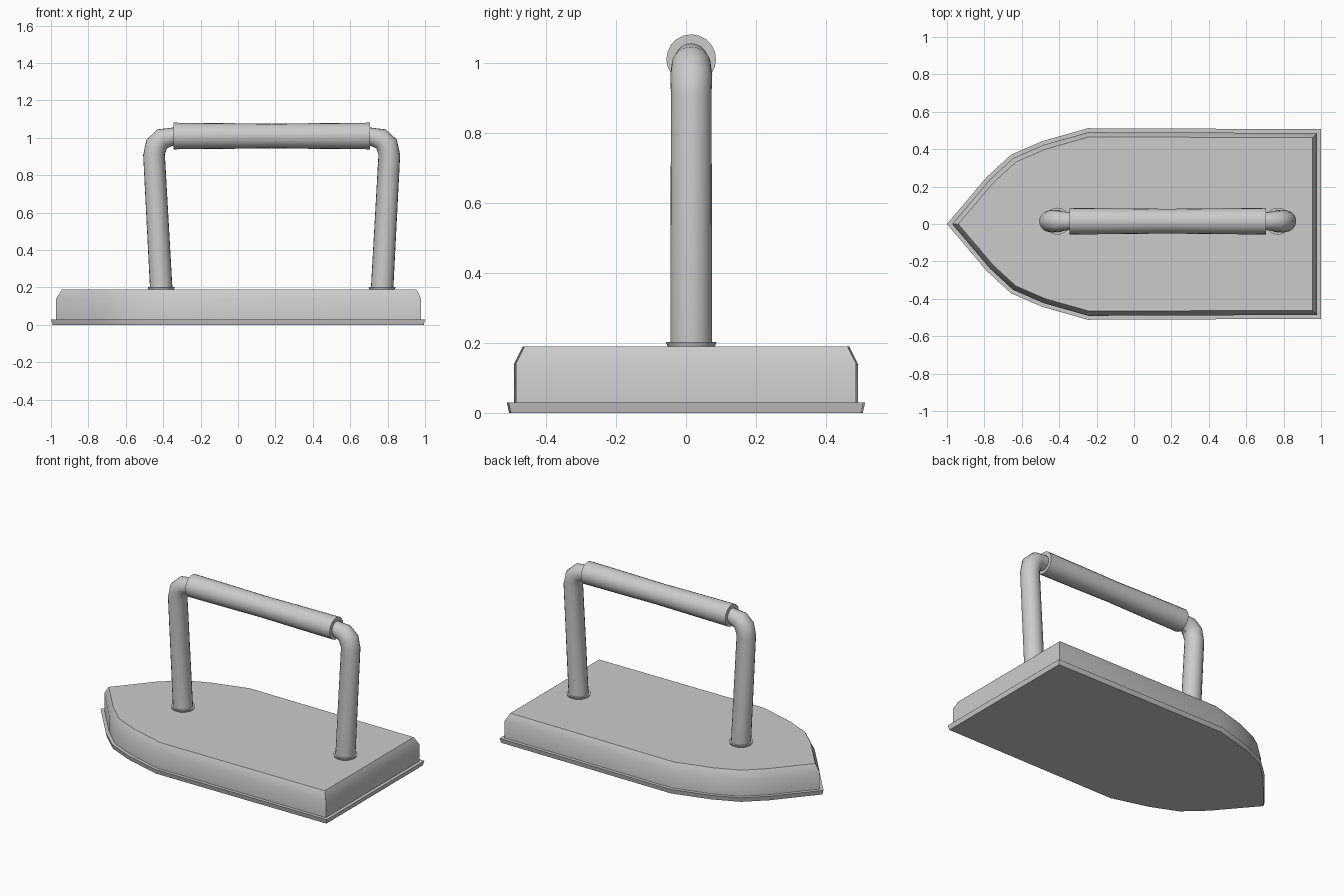
import bpy, bmesh, math
from mathutils import Vector

if "Cube" in bpy.data.objects:
    bpy.data.objects.remove(bpy.data.objects["Cube"])

CY = 0.015      # handle centre in y
CX = 0.18       # handle symmetry plane in x
SIDES = 20


def loft(name, rings, angle=32):
    """Skin a list of equal-length point rings and cap both ends."""
    bm = bmesh.new()
    vr = [[bm.verts.new(p) for p in r] for r in rings]
    n = len(vr[0])
    for a, b in zip(vr, vr[1:]):
        for i in range(n):
            j = (i + 1) % n
            bm.faces.new((a[i], a[j], b[j], b[i]))
    bm.faces.new(vr[0][::-1])
    bm.faces.new(vr[-1])
    bmesh.ops.recalc_face_normals(bm, faces=bm.faces)
    me = bpy.data.meshes.new(name)
    bm.to_mesh(me)
    bm.free()
    ob = bpy.data.objects.new(name, me)
    bpy.context.collection.objects.link(ob)
    bpy.ops.object.select_all(action='DESELECT')
    bpy.context.view_layer.objects.active = ob
    ob.select_set(True)
    bpy.ops.object.shade_smooth_by_angle(angle=math.radians(angle))
    return ob


def inset(poly, d):
    """Mitred inset of a counter-clockwise 2D outline."""
    out = []
    for i, p in enumerate(poly):
        e1 = (p - poly[i - 1]).normalized()
        e2 = (poly[(i + 1) % len(poly)] - p).normalized()
        n1, n2 = Vector((-e1.y, e1.x)), Vector((-e2.y, e2.x))
        m = (n1 + n2).normalized()
        out.append(p + m * d / m.dot(n1))
    return out


def tube(name, path):
    """Sweep a circle along (x, z, radius) points in the handle plane."""
    rings = []
    for i, (x, z, r) in enumerate(path):
        a, b = path[max(i - 1, 0)], path[min(i + 1, len(path) - 1)]
        t = Vector((b[0] - a[0], b[1] - a[1])).normalized()
        if i == 0 and abs(t.y) > 0.9:
            t = Vector((0, 1))          # level foot
        ring = []
        for k in range(SIDES):
            c, s = math.cos(math.tau * k / SIDES), math.sin(math.tau * k / SIDES)
            ring.append((x + t.y * r * c, CY + r * s, z - t.x * r * c))
        rings.append(ring)
    return loft(name, rings, 40)


# Boat-shaped outline, mirrored across y
half = [(-0.786, 0.252), (-0.658, 0.37), (-0.49, 0.443), (-0.246, 0.512), (1.0, 0.507)]
outline = [Vector((-1, 0))] + [Vector((x, -y)) for x, y in half] \
    + [Vector((x, y)) for x, y in reversed(half)]


def slab(name, levels):
    loft(name, [[(p.x, p.y, z) for p in inset(outline, d)] for z, d in levels])


# Sole plate and chamfered body
slab("sole_plate", [(0, 0.007), (0.03, 0)])
slab("iron_body", [(0.028, 0.021), (0.14, 0.021), (0.19, 0.046)])

# Bent handle posts with foot collars
post = [(-0.41, 0.185, 0.06), (-0.449, 0.91, 0.058), (-0.436, 0.963, 0.06),
        (-0.405, 0.995, 0.056), (-0.345, 1.008, 0.047), (-0.28, 1.01, 0.047)]
collar = [(-0.41, 0.188, 0.067), (-0.41, 0.202, 0.072)]
for side, flip in (("front", False), ("rear", True)):
    for part, pts in (("post", post), ("collar", collar)):
        tube(f"{side}_{part}", [(2 * CX - x if flip else x, z, r) for x, z, r in pts])

# Grip sleeve, slightly waisted
tube("grip", [(-0.345, 1.01, 0.071), (-0.09, 1.01, 0.069), (0.18, 1.01, 0.066),
              (0.45, 1.01, 0.069), (0.705, 1.01, 0.071)])
